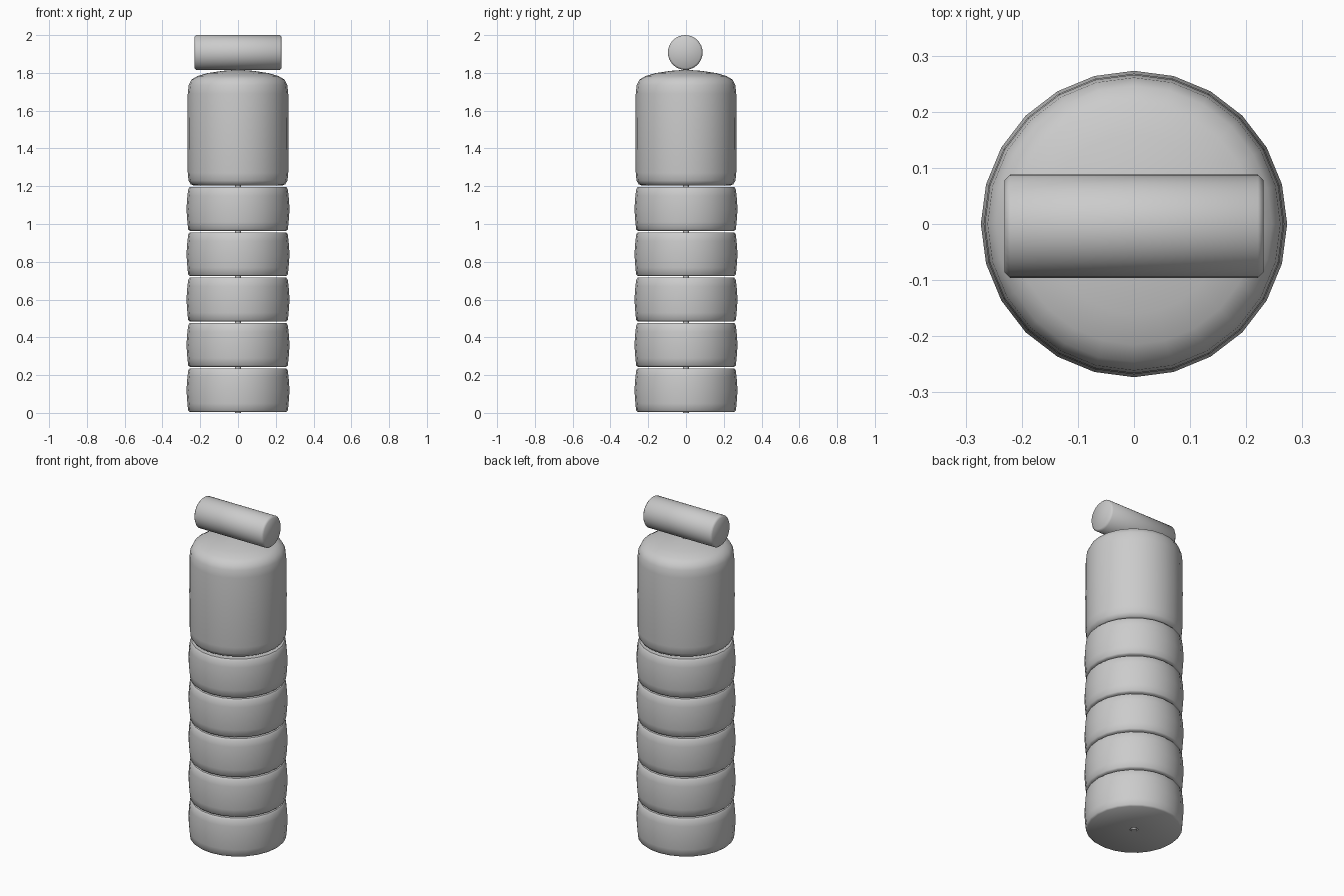
import bpy
import math

cube = bpy.data.objects.get("Cube")
if cube:
    bpy.data.objects.remove(cube, do_unlink=True)

grey = bpy.data.materials.new("plain grey")
grey.use_nodes = True
grey.diffuse_color = (0.6, 0.6, 0.6, 1)
grey.node_tree.nodes["Principled BSDF"].inputs["Base Color"].default_value = (0.6, 0.6, 0.6, 1)


def lathe(name, profile, sides, location=(0, 0, 0), rotation=(0, 0, 0), closed=False):
    """Spin a (radius, height) profile around z; radius 0 makes a pole."""
    verts, rings, faces = [], [], []
    for r, z in profile:
        count = sides if r > 0 else 1
        rings.append([len(verts) + i % count for i in range(sides)])
        for i in range(count):
            a = 2 * math.pi * i / sides
            verts.append((r * math.cos(a), r * math.sin(a), z))
    pairs = list(zip(rings, rings[1:]))
    if closed:
        pairs.append((rings[-1], rings[0]))
    for low, high in pairs:
        for i in range(sides):
            j = (i + 1) % sides
            quad = (low[i], low[j], high[j], high[i])
            faces.append(tuple(dict.fromkeys(quad)))
    mesh = bpy.data.meshes.new(name)
    mesh.from_pydata(verts, [], faces)
    mesh.materials.append(grey)
    obj = bpy.data.objects.new(name, mesh)
    bpy.context.collection.objects.link(obj)
    obj.location, obj.rotation_euler = location, rotation
    bpy.ops.object.select_all(action="DESELECT")
    obj.select_set(True)
    bpy.context.view_layer.objects.active = obj
    bpy.ops.object.shade_smooth_by_angle(angle=math.radians(50))
    return obj


SIDES = 24
HOLE = 0.022
PITCH = 0.24

# Five stacked bulging rings, each pierced for the cord
ring = [(HOLE, 0.004), (0.255, 0.004), (0.264, 0.012), (0.268, 0.05), (0.273, 0.12),
        (0.268, 0.19), (0.263, 0.226), (0.255, 0.236), (HOLE, 0.236)]
for n in range(5):
    lathe(f"ring_{n + 1}", ring, SIDES, (0, 0, n * PITCH), closed=True)

# Tall upper body with rounded shoulder and shallow dome
body = [(HOLE, 1.204), (0.235, 1.204), (0.25, 1.21), (0.262, 1.23), (0.266, 1.27),
        (0.268, 1.48), (0.266, 1.69), (0.261, 1.735), (0.246, 1.765), (0.215, 1.783),
        (0.16, 1.799), (0.08, 1.811), (HOLE, 1.815)]
lathe("upper_body", body, SIDES, closed=True)

# Thin cord through the whole stack
lathe("cord", [(0, 0), (0.016, 0), (0.016, 1.84), (0, 1.84)], 12)

# Crossbar handle
half, radius, bevel = 0.231, 0.092, 0.01
bar = [(0, -half), (radius - bevel, -half), (radius, bevel - half),
       (radius, half - bevel), (radius - bevel, half), (0, half)]
lathe("crossbar", bar, 32, (0, -0.004, 1.908), (0, math.pi / 2, 0))
